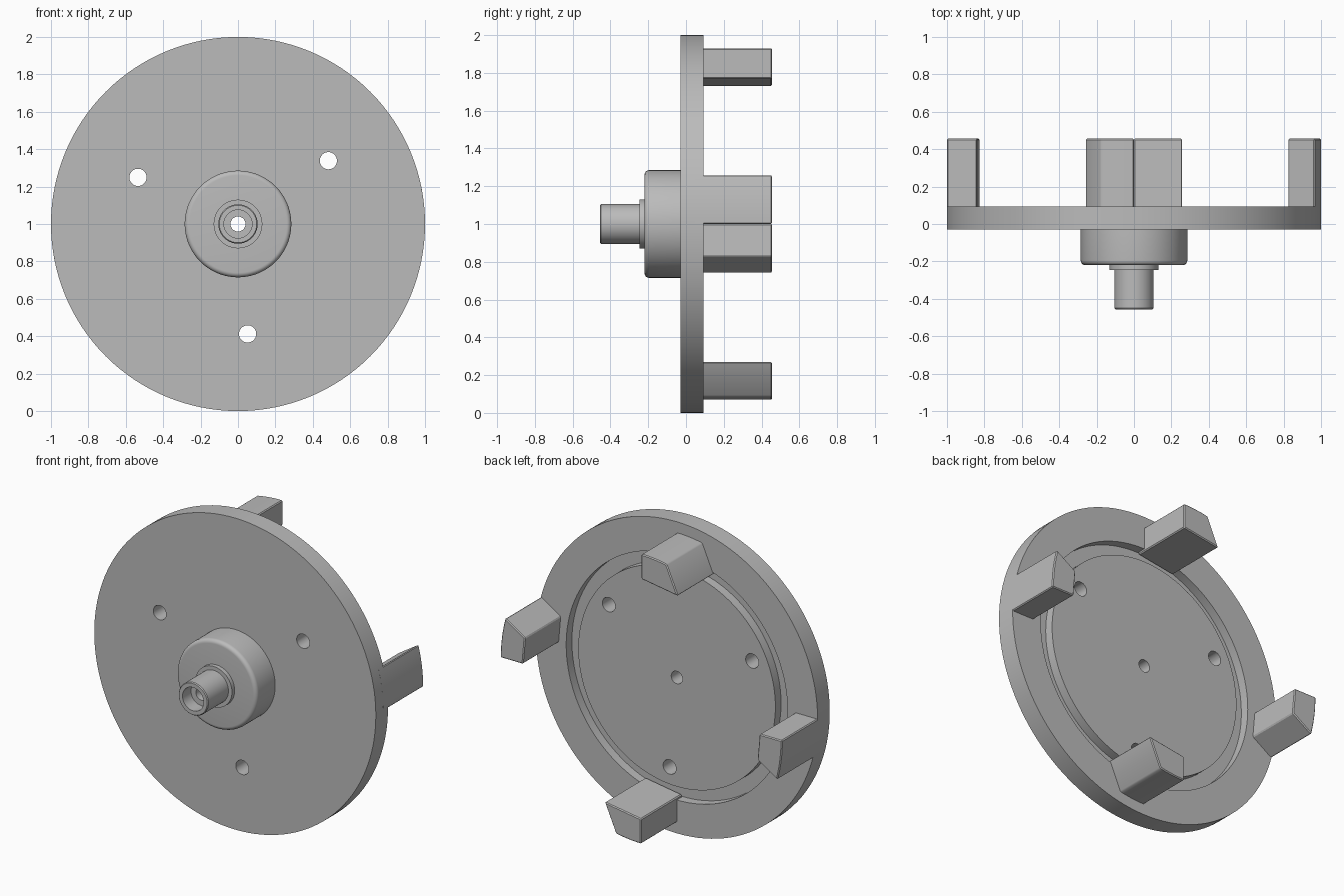
import bpy
import bmesh
from math import sin, cos, pi, radians, atan2, hypot

cube = bpy.data.objects.get("Cube")
if cube:
    bpy.data.objects.remove(cube, do_unlink=True)

AXIS_Z = 1.0
SEGMENTS = 128

grey = bpy.data.materials.new("plain grey")
grey.use_nodes = True
grey.diffuse_color = (0.5, 0.5, 0.5, 1)
bsdf = next(n for n in grey.node_tree.nodes if n.type == 'BSDF_PRINCIPLED')
bsdf.inputs["Base Color"].default_value = (0.5, 0.5, 0.5, 1)


def make_object(name, bm):
    bmesh.ops.recalc_face_normals(bm, faces=bm.faces)
    mesh = bpy.data.meshes.new(name)
    bm.to_mesh(mesh)
    bm.free()
    mesh.materials.append(grey)
    obj = bpy.data.objects.new(name, mesh)
    bpy.context.collection.objects.link(obj)
    return obj


def activate(obj):
    bpy.ops.object.select_all(action='DESELECT')
    obj.select_set(True)
    bpy.context.view_layer.objects.active = obj


def smooth(obj):
    activate(obj)
    bpy.ops.object.shade_smooth_by_angle(angle=radians(30))


def lathe(name, profile):
    """Turn a closed (radius, y) profile around the horizontal axis."""
    bm = bmesh.new()
    rings = []
    for i in range(SEGMENTS):
        a = 2 * pi * i / SEGMENTS
        rings.append([bm.verts.new((r * cos(a), y, AXIS_Z + r * sin(a)))
                      for r, y in profile])
    count = len(profile)
    for i in range(SEGMENTS):
        p, q = rings[i], rings[(i + 1) % SEGMENTS]
        for j in range(count):
            k = (j + 1) % count
            bm.faces.new((p[j], p[k], q[k], q[j]))
    return make_object(name, bm)


def prism(name, outline, y0, y1):
    """Extrude an (x, z) outline measured from the axis along y."""
    bm = bmesh.new()
    face = bm.faces.new([bm.verts.new((x, y0, AXIS_Z + z)) for x, z in outline])
    moved = bmesh.ops.extrude_face_region(bm, geom=[face])["geom"]
    bmesh.ops.translate(bm, vec=(0, y1 - y0, 0),
                        verts=[v for v in moved if isinstance(v, bmesh.types.BMVert)])
    return make_object(name, bm)


def circle(cx, cz, r, n=40):
    return [(cx + r * cos(2 * pi * i / n), cz + r * sin(2 * pi * i / n))
            for i in range(n)]


# Round plate with a ring groove in its back
plate = lathe("plate", [(0.04, 0.093), (0.70, 0.093), (0.70, 0.035), (0.786, 0.035),
                        (0.786, 0.093), (1, 0.093), (1, -0.03), (0.04, -0.03)])

# Three through holes
for i in range(3):
    a = radians(35 + 120 * i)
    cutter = prism("hole_cutter", circle(0.59 * cos(a), 0.59 * sin(a), 0.046), -0.2, 0.2)
    cut = plate.modifiers.new("hole", 'BOOLEAN')
    cut.operation = 'DIFFERENCE'
    cut.solver = 'EXACT'
    cut.object = cutter
    activate(plate)
    bpy.ops.object.modifier_apply(modifier=cut.name)
    bpy.data.objects.remove(cutter, do_unlink=True)
smooth(plate)

# Hub with a rounded front edge
fillet = [(0.26 + 0.025 * cos(t * pi / 12), -0.195 - 0.025 * sin(t * pi / 12))
          for t in range(7)]
hub = lathe("hub", [(0.04, -0.03), (0.285, -0.03)] + fillet + [(0.04, -0.22)])
smooth(hub)

# Collar and hollow spindle
spindle = lathe("spindle", [(0.04, -0.22), (0.13, -0.22), (0.13, -0.247), (0.105, -0.247),
                            (0.105, -0.45), (0.1, -0.456), (0.075, -0.456),
                            (0.075, -0.37), (0.04, -0.37)])
smooth(spindle)


def jaw_outline(inner_a, inner_b, outer_b, outer_a, steps=8):
    """Straight inner edges and an arc between the two outer corners."""
    r = hypot(*outer_a)
    a0, a1 = atan2(outer_b[1], outer_b[0]), atan2(outer_a[1], outer_a[0])
    arc = [(r * cos(a0 + (a1 - a0) * i / steps), r * sin(a0 + (a1 - a0) * i / steps))
           for i in range(steps + 1)]
    return [inner_a, inner_b] + arc


# Four jaws on the back, in two opposite pairs
side_jaw = jaw_outline((0.84, 0), (0.825, 0.17), (0.965, 0.26), (1, 0))
end_jaw = jaw_outline((0, -0.77), (0.26, -0.73), (0.18, -0.912), (0, -0.93))
for names, outline in ((("left_jaw", "right_jaw"), side_jaw),
                       (("bottom_jaw", "top_jaw"), end_jaw)):
    for name, s in zip(names, (1, -1)):
        jaw = prism(name, [(s * x, s * z) for x, z in outline], 0.04, 0.456)
        bevel = jaw.modifiers.new("edge", 'BEVEL')
        bevel.width = 0.006
        bevel.segments = 1
        bevel.limit_method = 'ANGLE'
        activate(jaw)
        bpy.ops.object.modifier_apply(modifier=bevel.name)
        smooth(jaw)
